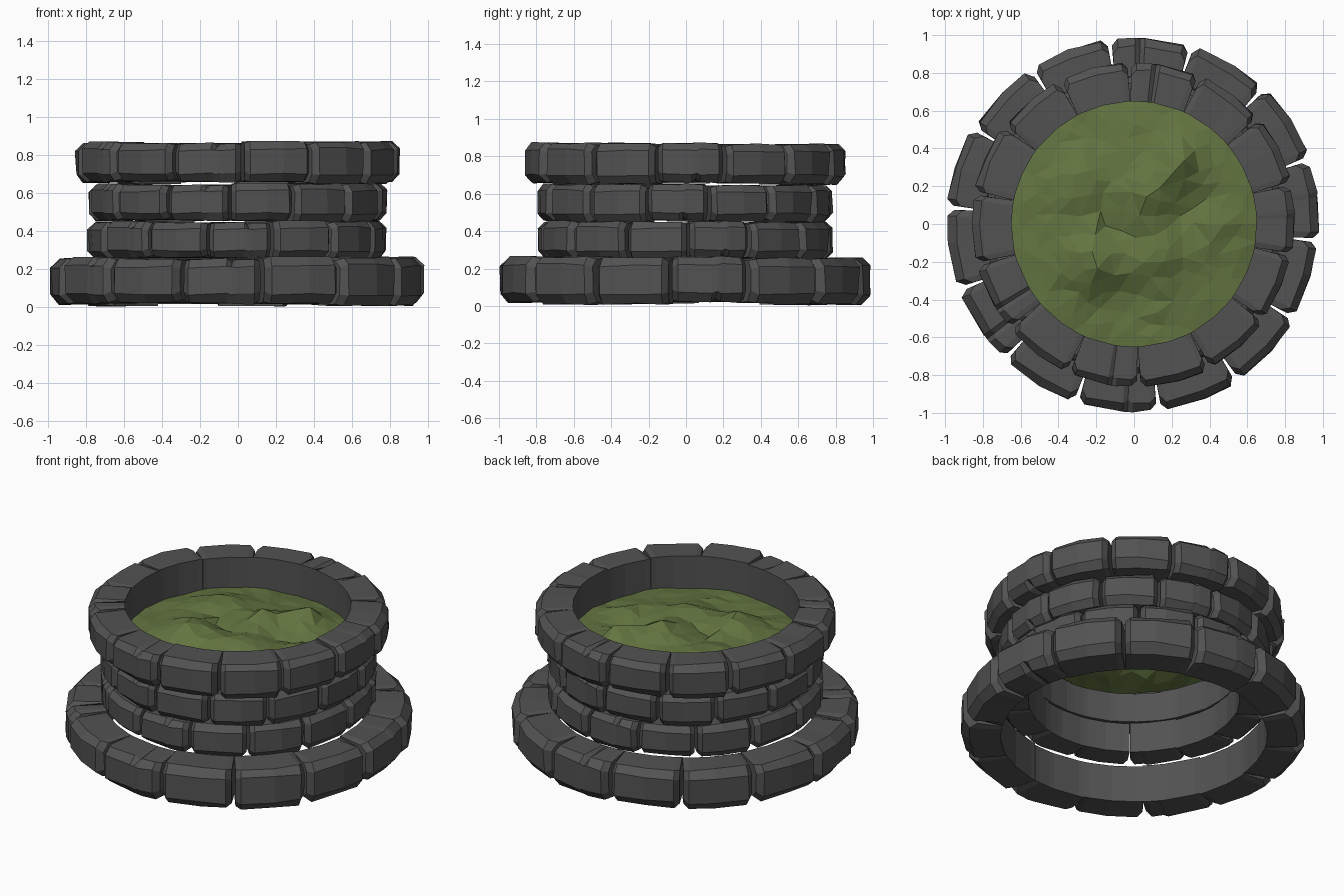
import bpy, bmesh, math, random
from mathutils import Vector
from mathutils.geometry import delaunay_2d_cdt

if "Cube" in bpy.data.objects:
    bpy.data.objects.remove(bpy.data.objects["Cube"])


def material(name, rgb):
    m = bpy.data.materials.new(name)
    m.diffuse_color = (*rgb, 1)
    m.use_nodes = True
    m.node_tree.nodes["Principled BSDF"].inputs["Base Color"].default_value = m.diffuse_color
    return m


STONE = material("dark grey stone", (0.085, 0.085, 0.085))
MOSS = material("moss green", (0.125, 0.175, 0.052))

COUNT = 14                       # stones in each ring
HALF = math.pi / COUNT
OUTER, HEIGHT = 0.985, 0.246
# chipped stones: index -> (place along the stone, top edge or bottom edge)
CHIPS = {0: (0.25, "top"), 5: (0.36, "top"), 7: (0.25, "top"), 11: (0.16, "bottom")}


def finish(bm, name, mat):
    bmesh.ops.recalc_face_normals(bm, faces=bm.faces)
    me = bpy.data.meshes.new(name)
    bm.to_mesh(me)
    bm.free()
    me.materials.append(mat)
    ob = bpy.data.objects.new(name, me)
    bpy.context.collection.objects.link(ob)
    return ob


def add_stone(bm, index, centre, inner, rnd):
    """One rough block: radial cross-sections swept along the ring."""
    r_out = OUTER + rnd.uniform(-0.008, 0.01)
    z0 = 0.012 + rnd.uniform(-0.006, 0.01)
    z1 = 0.012 + HEIGHT + rnd.uniform(-0.006, 0.006)
    stations = [-1, -0.8, rnd.uniform(-0.15, 0.15), 0.8, 1]
    chip = CHIPS.get(index)
    if chip:
        stations[2:3] = [chip[0] - 0.12, chip[0], chip[0] + 0.12]
    rows = []
    for u in stations:
        end = abs(u) == 1
        chipped = chip and u == chip[0]
        ro = r_out - (0.036 if end else 0)
        lo, hi = (z0 + 0.014, z1 - 0.014) if end else (z0, z1)
        # inner wall, top, outer bevels, bottom
        section = [(inner, z0), (inner, z1), (ro - 0.04, hi), (ro, hi - 0.042),
                   (ro, lo + 0.05), (ro - 0.045, lo)]
        row = []
        for k, (r, z) in enumerate(section):
            a = centre + u * HALF * (0.95 if end and k > 1 else 0.998)
            if k > 1:
                r += rnd.uniform(-0.006, 0.006)
                z += rnd.uniform(-0.006, 0.006)
            if chipped and chip[1] == "top" and k == 2:
                r, z = r - 0.02, z - 0.025
            if chipped and chip[1] == "bottom" and k == 5:
                r, z = r - 0.02, z + 0.03
            row.append(bm.verts.new((r * math.cos(a), r * math.sin(a), z)))
        rows.append(row)
    n = len(rows[0])
    for a, b in zip(rows, rows[1:]):
        for k in range(n):
            bm.faces.new((a[k], a[(k + 1) % n], b[(k + 1) % n], b[k]))
    bm.faces.new(rows[0])
    bm.faces.new(rows[-1][::-1])


def stone_ring(name, scale, base, turn, inner):
    rnd = random.Random(4)       # every ring reuses the same worn stones
    bm = bmesh.new()
    for i in range(COUNT):
        add_stone(bm, i, math.radians(72 + turn) + HALF * (2 * i + 1), inner, rnd)
    for v in bm.verts:
        v.co = v.co * scale + Vector((0, 0, base))
    return finish(bm, name, STONE)


# Four stacked courses: wide foot, two narrow middle courses, overhanging rim
stone_ring("foot_ring", 1.0, 0.0, 0, 0.765)
stone_ring("lower_ring", 0.797, 0.243, 6, 0.76)
stone_ring("middle_ring", 0.797, 0.441, -11, 0.76)
stone_ring("rim_ring", 0.867, 0.643, -6, 0.748)

# Lumpy moss filling the bowl: centre x, y, height, width of each lump
LUMPS = [(0.08, 0.13, 0.09, 0.12), (0.24, 0.32, 0.10, 0.11), (-0.2, -0.2, 0.09, 0.15),
         (0.1, -0.17, 0.06, 0.12), (-0.3, 0.22, 0.06, 0.14), (0.42, -0.05, 0.04, 0.11),
         (-0.08, -0.02, -0.04, 0.1), (0.28, 0.08, -0.03, 0.12), (-0.1, -0.42, -0.03, 0.15)]


def moss_height(x, y):
    z = 0.667 + 0.045 * (1 - (x * x + y * y) / 0.43)
    return z + sum(h * math.exp(-((x - a) ** 2 + (y - b) ** 2) / (w * w))
                   for a, b, h, w in LUMPS)


# Scattered points joined into irregular triangles
rnd = random.Random(9)
RIM, SEG = 0.655, 42
points = [Vector((RIM * math.cos(2 * math.pi * i / SEG), RIM * math.sin(2 * math.pi * i / SEG)))
          for i in range(SEG)]
for _ in range(3000):
    p = Vector((rnd.uniform(-0.62, 0.62), rnd.uniform(-0.62, 0.62)))
    if p.length < 0.61 and all((p - q).length > 0.065 for q in points):
        points.append(p)
verts, _, tris, *_ = delaunay_2d_cdt(points, [], [], 0, 1e-5)
bm = bmesh.new()
vs = [bm.verts.new((p.x, p.y, moss_height(p.x, p.y) + rnd.uniform(-0.008, 0.008)))
      for p in verts]
for t in tris:
    bm.faces.new([vs[i] for i in t])
finish(bm, "moss_filling", MOSS)
